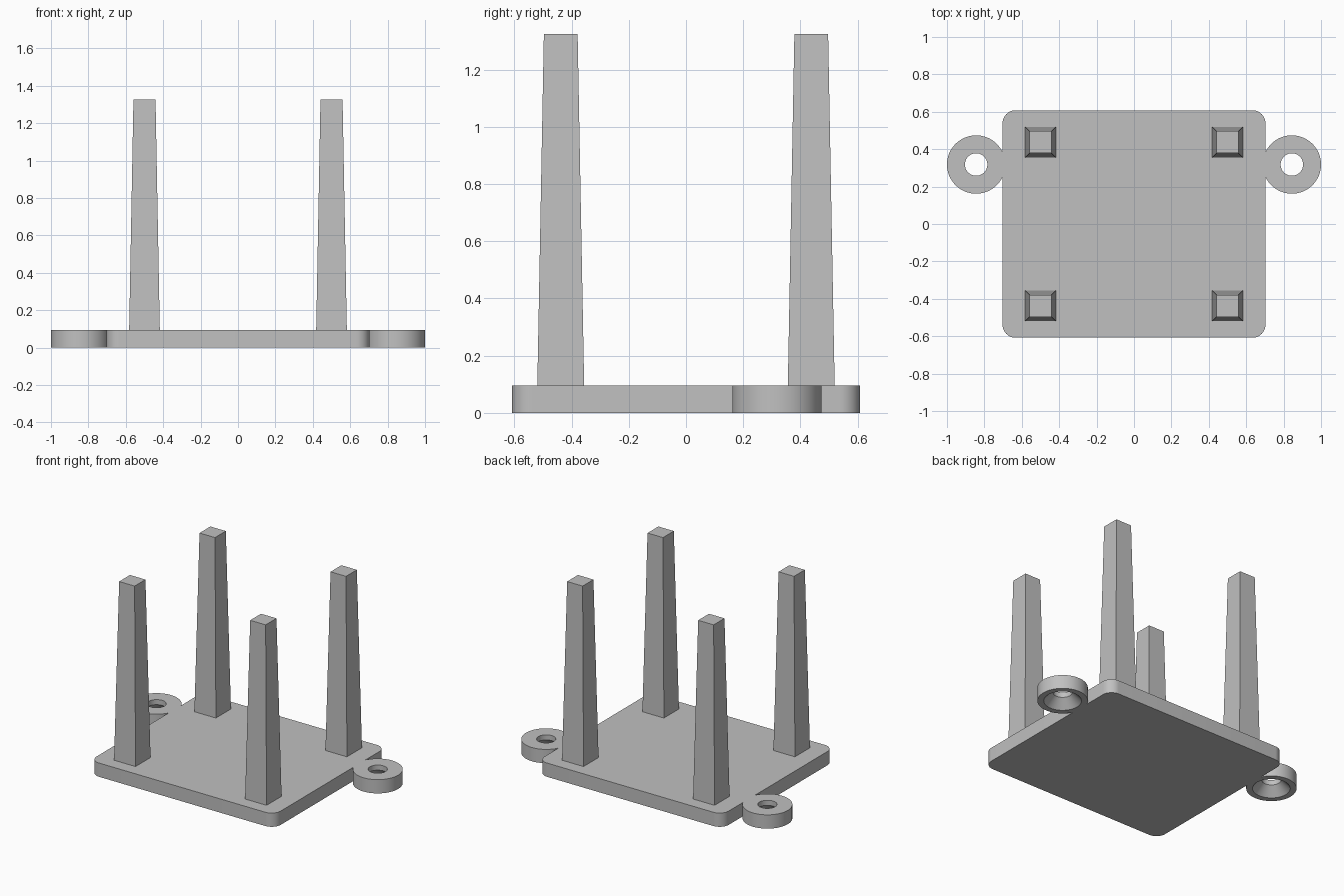
import bpy, bmesh, math

cube = bpy.data.objects.get("Cube")
if cube:
    bpy.data.objects.remove(cube, do_unlink=True)

THICK = 0.095
HEIGHT = 1.325

grey = bpy.data.materials.new("plain_grey")
grey.use_nodes = True
COLOUR = (0.53, 0.53, 0.53, 1)
grey.diffuse_color = COLOUR
grey.node_tree.nodes["Principled BSDF"].inputs["Base Color"].default_value = COLOUR


def finish(name, bm):
    bmesh.ops.recalc_face_normals(bm, faces=bm.faces)
    mesh = bpy.data.meshes.new(name)
    bm.to_mesh(mesh)
    bm.free()
    mesh.materials.append(grey)
    obj = bpy.data.objects.new(name, mesh)
    bpy.context.collection.objects.link(obj)
    return obj


def select_only(obj):
    bpy.ops.object.select_all(action='DESELECT')
    obj.select_set(True)
    bpy.context.view_layer.objects.active = obj


def rounded_plate(name, hx, hy, radius, height, steps=12):
    bm = bmesh.new()
    verts = []
    for i, (sx, sy) in enumerate([(1, 1), (-1, 1), (-1, -1), (1, -1)]):
        for k in range(steps + 1):
            a = math.pi / 2 * (i + k / steps)
            verts.append(bm.verts.new((sx * (hx - radius) + radius * math.cos(a),
                                       sy * (hy - radius) + radius * math.sin(a), 0)))
    bottom = bm.faces.new(verts)
    top = bmesh.ops.extrude_face_region(bm, geom=[bottom], use_keep_orig=True)
    moved = [g for g in top["geom"] if isinstance(g, bmesh.types.BMVert)]
    bmesh.ops.translate(bm, verts=moved, vec=(0, 0, height))
    return finish(name, bm)


def lathe_ring(name, profile, x, y, sides=64):
    """Revolve a closed (radius, z) profile into a ring."""
    bm = bmesh.new()
    rings = []
    for s in range(sides):
        a = 2 * math.pi * s / sides
        rings.append([bm.verts.new((x + r * math.cos(a), y + r * math.sin(a), z))
                      for r, z in profile])
    n = len(profile)
    for s in range(sides):
        p, q = rings[s], rings[(s + 1) % sides]
        for k in range(n):
            j = (k + 1) % n
            bm.faces.new((p[k], q[k], q[j], p[j]))
    return finish(name, bm)


def tapered_post(name, x, y, half_base, half_top, z0, z1):
    bm = bmesh.new()
    bmesh.ops.create_cube(bm, size=2)
    for v in bm.verts:
        half, z = (half_top, z1) if v.co.z > 0 else (half_base, z0)
        v.co = (x + v.co.x * half, y + v.co.y * half, z)
    return finish(name, bm)


# Base plate with two countersunk screw tabs merged into it
base = rounded_plate("base_plate", 0.703, 0.608, 0.07, THICK)
profile = [(0.156, 0), (0.156, THICK), (0.06, THICK), (0.06, 0.06), (0.117, 0)]
for side in (-1, 1):
    tab = lathe_ring("screw_tab", profile, side * 0.844, 0.318)
    mod = base.modifiers.new("join_tab", 'BOOLEAN')
    mod.operation = 'UNION'
    mod.solver = 'EXACT'
    mod.object = tab
    select_only(base)
    bpy.ops.object.modifier_apply(modifier=mod.name)
    bpy.data.objects.remove(tab, do_unlink=True)
select_only(base)
bpy.ops.object.shade_smooth_by_angle(angle=math.radians(30))

# Four tapered square posts
for side, sx in (("right", -1), ("left", 1)):
    for end, sy in (("front", -1), ("back", 1)):
        tapered_post(f"{end}_{side}_post", sx * 0.5, sy * 0.438,
                     0.082, 0.059, THICK - 0.005, HEIGHT)
